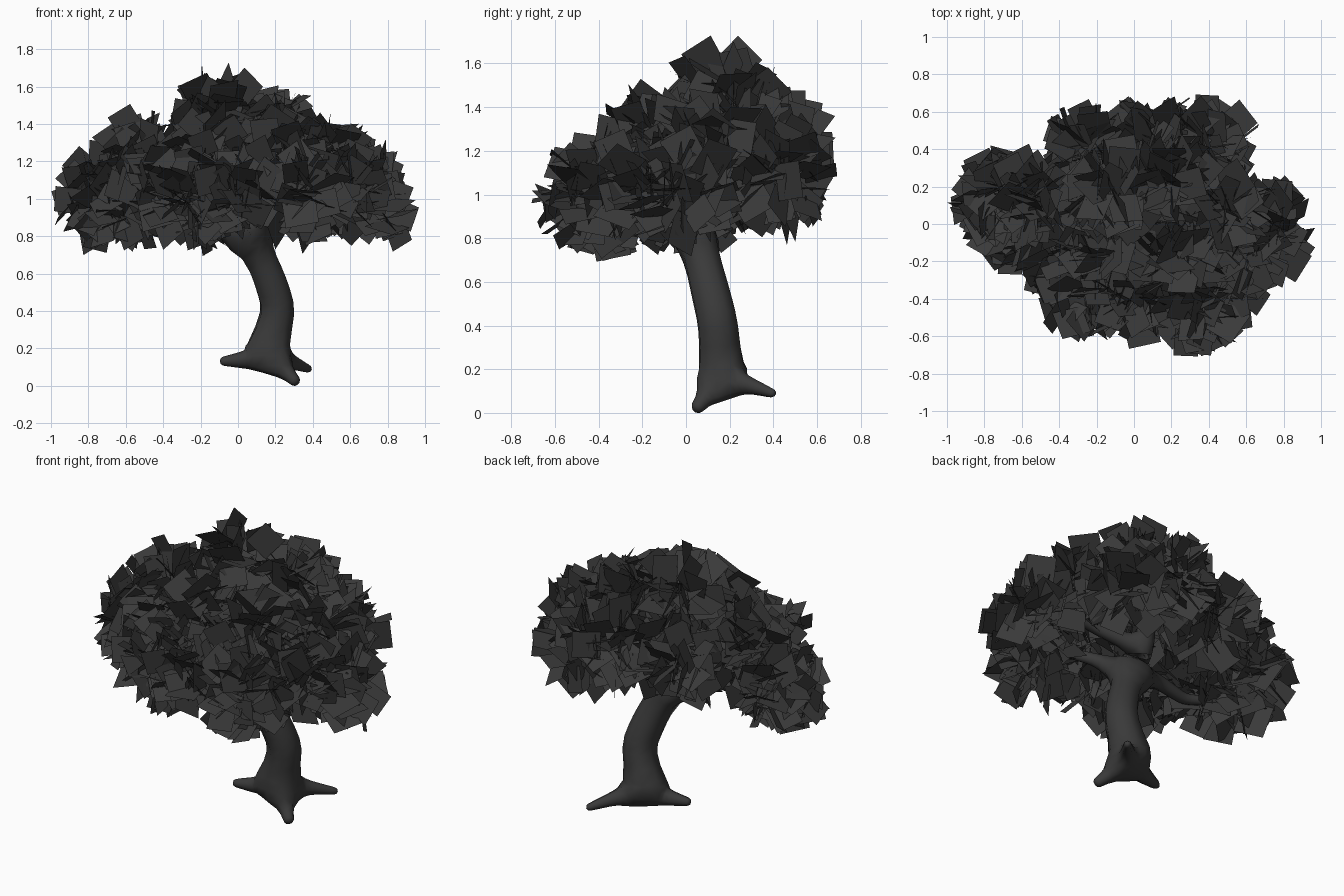
import bpy, bmesh, math, random
from mathutils import Vector

if "Cube" in bpy.data.objects:
    bpy.data.objects.remove(bpy.data.objects["Cube"])

random.seed(11)
dark = bpy.data.materials.new("dark_grey")
dark.diffuse_color = (0.042, 0.042, 0.042, 1)
dark.use_nodes = True
dark.node_tree.nodes["Principled BSDF"].inputs["Base Color"].default_value = dark.diffuse_color

# trunk, roots and branches: one skinned skeleton of (x, y, z, radius) chains
verts, radii, edges = [], [], []

def chain(start, points):
    prev = start
    for x, y, z, r in points:
        verts.append((x, y, z))
        radii.append(r)
        if prev is not None:
            edges.append((prev, len(verts) - 1))
        prev = len(verts) - 1
    return prev

base = chain(None, [(0.18, 0.16, 0.14, 0.10)])
low = chain(base, [(0.16, 0.165, 0.23, 0.115), (0.225, 0.15, 0.40, 0.104),
                   (0.16, 0.10, 0.60, 0.098)])
fork = chain(low, [(0.06, 0.05, 0.80, 0.085)])
crown = chain(fork, [(0.01, 0.08, 0.98, 0.06)])
# roots
chain(base, [(0.05, 0.13, 0.14, 0.055), (-0.10, 0.09, 0.13, 0.022)])
chain(base, [(0.26, 0.09, 0.07, 0.045), (0.32, 0.04, 0.01, 0.030)])
chain(base, [(0.28, 0.28, 0.13, 0.045), (0.39, 0.41, 0.085, 0.020)])
# branches
chain(fork, [(0.18, -0.12, 0.93, 0.04), (0.36, -0.34, 1.04, 0.025)])
chain(fork, [(-0.16, 0.0, 0.87, 0.045), (-0.38, -0.02, 0.84, 0.035), (-0.62, 0.05, 0.88, 0.025)])
chain(crown, [(0.28, 0.0, 1.04, 0.035), (0.6, 0.0, 1.08, 0.022)])
chain(crown, [(-0.12, -0.14, 1.04, 0.035), (-0.24, -0.34, 1.04, 0.022)])
top = chain(crown, [(0.0, 0.14, 1.17, 0.045)])
chain(top, [(0.0, 0.16, 1.42, 0.022)])
chain(top, [(0.18, 0.28, 1.2, 0.03), (0.36, 0.42, 1.22, 0.02)])
chain(top, [(-0.15, 0.25, 1.2, 0.03), (-0.32, 0.34, 1.22, 0.02)])

mesh = bpy.data.meshes.new("trunk_and_branches")
mesh.from_pydata(verts, edges, [])
trunk = bpy.data.objects.new("trunk_and_branches", mesh)
bpy.context.collection.objects.link(trunk)
skin = trunk.modifiers.new("skin", "SKIN")
skin.use_smooth_shade = True
for i, sv in enumerate(mesh.skin_vertices[0].data):
    sv.radius = (radii[i], radii[i])
    sv.use_root = i == 0
soft = trunk.modifiers.new("smooth", "SUBSURF")
soft.levels = soft.render_levels = 1
mesh.materials.append(dark)

# foliage: clumps (x, y, z, radius) filled with loose square leaves
clumps = [
    (-0.72, 0.12, 1.02, 0.22), (-0.62, 0.0, 0.96, 0.22), (-0.52, 0.14, 1.21, 0.21),
    (-0.25, -0.38, 1.00, 0.22), (-0.02, -0.40, 1.02, 0.20), (-0.15, -0.15, 1.20, 0.22),
    (0.36, -0.43, 1.00, 0.22), (0.55, -0.18, 1.04, 0.22), (0.72, -0.01, 1.00, 0.22),
    (0.48, 0.07, 1.22, 0.22), (0.22, -0.16, 1.22, 0.21), (0.38, 0.42, 1.10, 0.23),
    (0.12, 0.45, 1.18, 0.22), (-0.24, 0.36, 1.12, 0.22), (0.20, 0.24, 1.36, 0.20),
    (-0.10, 0.18, 1.44, 0.21), (-0.45, -0.16, 1.05, 0.21),
]
bm = bmesh.new()
for cx, cy, cz, r in clumps:
    made = 0
    while made < 75:
        out = Vector([random.gauss(0, 1) for _ in range(3)]).normalized()
        pos = Vector((cx, cy, cz)) + out * r * random.uniform(0.15, 1) ** 0.5
        # leaf grows outwards, with a random roll and lean
        up = (out + Vector([random.gauss(0, 0.36) for _ in range(3)])).normalized()
        side = up.cross(Vector([random.gauss(0, 1) for _ in range(3)])).normalized()
        h = random.uniform(0.07, 0.095)
        w = h * random.uniform(0.85, 1.0)
        quad = [pos + side * w * a + up * h * b
                for a, b in ((-1, -1), (1, -1), (1, 1), (-1, 1))]
        if any(abs(q.x) > 1 or abs(q.y) > 0.725 or not 0.66 < q.z < 1.73 for q in quad):
            continue
        bm.faces.new([bm.verts.new(q) for q in quad])
        made += 1
leaf_mesh = bpy.data.meshes.new("foliage")
bm.to_mesh(leaf_mesh)
bm.free()
leaf_mesh.materials.append(dark)
foliage = bpy.data.objects.new("foliage", leaf_mesh)
bpy.context.collection.objects.link(foliage)
